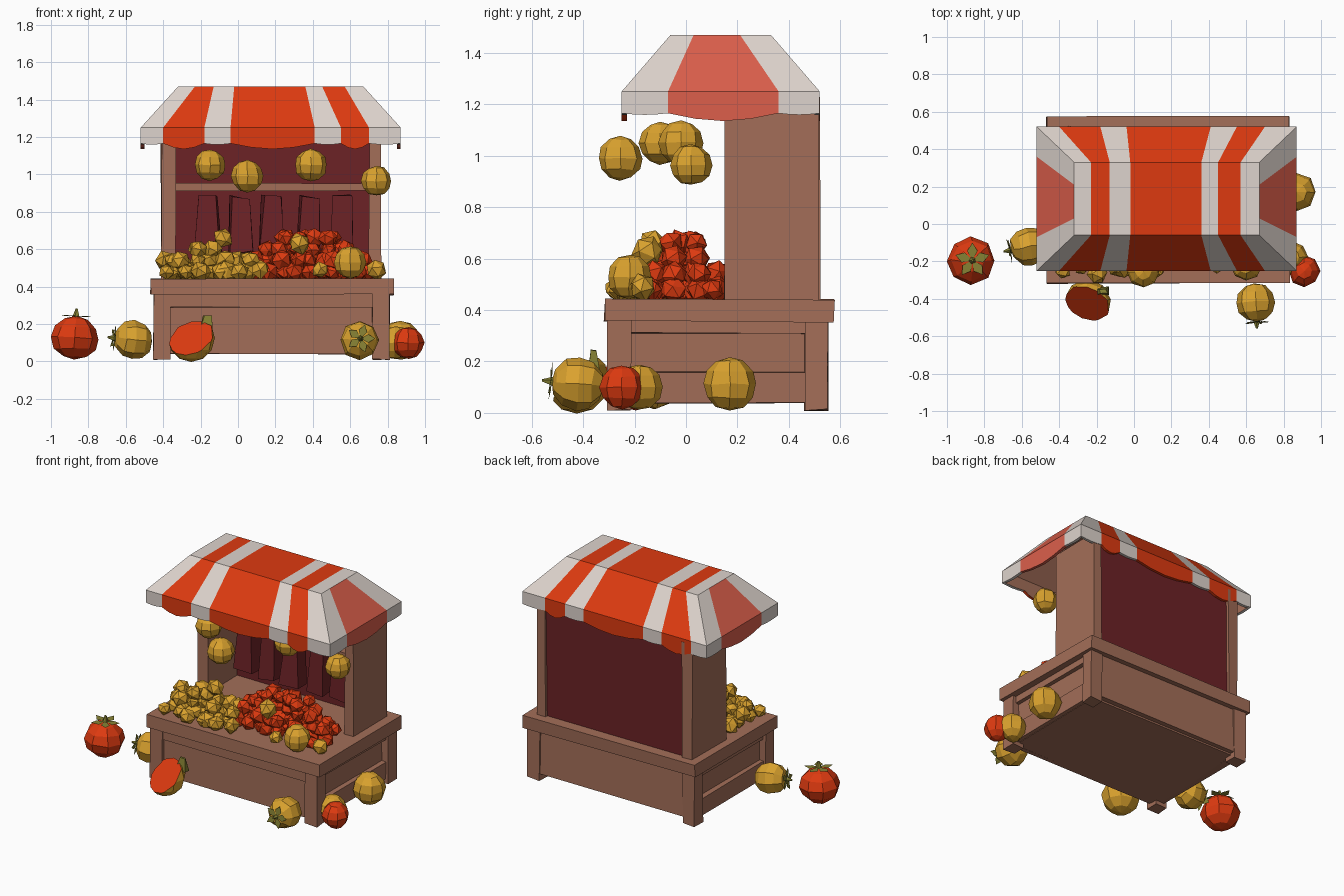
import bpy, bmesh, math, random
from mathutils import Vector

if "Cube" in bpy.data.objects:
    bpy.data.objects.remove(bpy.data.objects["Cube"])

random.seed(4)


def mat(name, r, g, b):
    lin = [((c / 255 + 0.055) / 1.055) ** 2.4 for c in (r, g, b)]
    m = bpy.data.materials.new(name)
    m.diffuse_color = (*lin, 1)
    m.use_nodes = True
    m.node_tree.nodes["Principled BSDF"].inputs["Base Color"].default_value = m.diffuse_color
    return m


WOOD = mat("wood_brown", 163, 110, 88)
RED = mat("bright_red", 222, 58, 16)
WHITE = mat("canvas_white", 222, 212, 205)
SALMON = mat("faded_red", 220, 95, 75)
DARK = mat("dark_cloth_red", 108, 34, 38)
GOLD = mat("golden_yellow", 218, 162, 46)
LEAF = mat("olive_green", 135, 130, 52)


def finish(name, bm, mats):
    bmesh.ops.recalc_face_normals(bm, faces=bm.faces)
    me = bpy.data.meshes.new(name)
    bm.to_mesh(me)
    bm.free()
    for m in mats:
        me.materials.append(m)
    ob = bpy.data.objects.new(name, me)
    bpy.context.collection.objects.link(ob)
    return ob


def jitter(bm, a):
    for v in bm.verts:
        v.co += Vector([random.uniform(-a, a) for _ in range(3)])


def box(name, x, y, z, m=WOOD, j=0.004, taper=1.0):
    bm = bmesh.new()
    bmesh.ops.create_cube(bm, size=1)
    for v in bm.verts:
        k = taper if v.co.z > 0 else 1
        v.co = Vector([(a + b) / 2 + c * k * (b - a) if i < 2 else (a + b) / 2 + c * (b - a)
                       for i, ((a, b), c) in enumerate(zip((x, y, z), v.co))])
    jitter(bm, j)
    return finish(name, bm, [m])


# counter: body, worktop, legs and rails
box("counter_body", (-0.40, 0.76), (-0.265, 0.51), (0.04, 0.37))
box("counter_top", (-0.47, 0.83), (-0.315, 0.575), (0.355, 0.445), j=0.006)
for sx, (xa, xb) in (("left", (-0.45, -0.36)), ("right", (0.72, 0.81))):
    for sy, (ya, yb) in (("front", (-0.305, -0.215)), ("back", (0.46, 0.55))):
        box(f"{sy}_{sx}_leg", (xa, xb), (ya, yb), (0.012, 0.365))
for sx, (xa, xb) in (("left", (-0.43, -0.38)), ("right", (0.74, 0.79))):
    box(f"{sx}_upper_rail", (xa, xb), (-0.25, 0.5), (0.31, 0.36))
    box(f"{sx}_lower_board", (xa, xb), (-0.25, 0.5), (0.04, 0.16))
box("front_rail", (-0.40, 0.76), (-0.295, -0.25), (0.29, 0.36))
box("front_panel", (-0.37, 0.73), (-0.28, -0.25), (0.04, 0.29))
box("back_panel_lower", (-0.40, 0.76), (0.50, 0.54), (0.05, 0.36))

# upper cabinet: side walls, back cloth, shelf, hanging sacks
box("left_side_wall", (-0.41, -0.335), (0.15, 0.52), (0.43, 1.23))
box("right_side_wall", (0.70, 0.765), (0.15, 0.52), (0.43, 1.23))
box("back_cloth", (-0.35, 0.71), (0.47, 0.50), (0.43, 1.24), DARK)
box("shelf", (-0.345, 0.71), (0.22, 0.48), (0.915, 0.95))
for i, x in enumerate((-0.16, 0.01, 0.18, 0.38, 0.56)):
    s = box(f"hanging_sack_{i}", (x - 0.065, x + 0.065), (0.28, 0.40), (0.58, 0.88), DARK, 0.012, 0.7)

# awning: flat top, four slopes and a scalloped valance
TX = [-0.32, -0.23, -0.13, -0.02, 0.36, 0.45, 0.57, 0.67]
EX = [-0.52, -0.40, -0.18, -0.04, 0.41, 0.55, 0.70, 0.87]
TY = [-0.06, 0.03, 0.21, 0.33]
EY = [-0.25, -0.07, 0.36, 0.52]
bm = bmesh.new()


def face(pts, mi):
    bm.faces.new([bm.verts.new(p) for p in pts]).material_index = mi


def mix(a, b, t):
    return a + (b - a) * t


def slope(tops, eaves, place, red):
    n = 4
    for i in range(len(tops) - 1):
        mi = red if i % 2 else 0
        cols = []
        for k in range(n + 1):
            t = k / n
            e = mix(eaves[i], eaves[i + 1], t)
            hem = 1.165 - 0.03 * math.sin(math.pi * t) * (1 if mi else 0.2)
            cols.append([place(mix(tops[i], tops[i + 1], t), 0, 1.47),
                         place(e, 1, 1.25), place(e, 1, hem)])
        for a, b in zip(cols, cols[1:]):
            face([a[0], b[0], b[1], a[1]], mi)
            face([a[1], b[1], b[2], a[2]], mi)


slope(TX, EX, lambda u, s, z: (u, (TY[0], EY[0])[s], z), 1)
slope(TX, EX, lambda u, s, z: (u, (TY[-1], EY[-1])[s], z), 1)
slope(TY, EY, lambda u, s, z: ((TX[0], EX[0])[s], u, z), 2)
slope(TY, EY, lambda u, s, z: ((TX[-1], EX[-1])[s], u, z), 2)
for i in range(len(TX) - 1):
    for k in range(4):
        a, b = mix(TX[i], TX[i + 1], k / 4), mix(TX[i], TX[i + 1], (k + 1) / 4)
        face([(a, TY[0], 1.47), (b, TY[0], 1.47), (b, TY[-1], 1.47), (a, TY[-1], 1.47)], i % 2)
bmesh.ops.remove_doubles(bm, verts=bm.verts, dist=0.0005)
awning = finish("awning", bm, [WHITE, RED, SALMON, WOOD, WOOD, WOOD])
sol = awning.modifiers.new("lining", 'SOLIDIFY')
sol.thickness = 0.02
sol.offset = -1
sol.material_offset = 3


# fruit: faceted ball with optional leaf crown and stem pointing along d
def fruit(name, loc, r, m, d=None, small=False, squash=1.0):
    loc = Vector(loc)
    bm = bmesh.new()
    if small:
        bmesh.ops.create_icosphere(bm, subdivisions=1, radius=r)
        rot = Vector([random.uniform(-1, 1) for _ in range(3)]).to_track_quat('Z', 'Y')
    else:
        bmesh.ops.create_uvsphere(bm, u_segments=8, v_segments=6, radius=r)
        rot = (Vector(d) if d else Vector((0, 0, 1))).to_track_quat('Z', 'Y')
    jitter(bm, r * (0.1 if small else 0.04))
    for v in bm.verts:
        v.co.z *= squash
    if d:
        h = r * squash
        for i in range(5):
            a = i * math.tau / 5
            c, s = math.cos(a), math.sin(a)
            pts = [(0, 0, h * 1.04), (r * .4 * c + r * .22 * s, r * .4 * s - r * .22 * c, h * 1.0),
                   (r * .75 * c, r * .75 * s, h * 1.05),
                   (r * .4 * c - r * .22 * s, r * .4 * s + r * .22 * c, h * 1.0)]
            bm.faces.new([bm.verts.new(p) for p in pts]).material_index = 1
        n0 = set(bm.faces)
        cone = bmesh.ops.create_cone(bm, segments=5, radius1=r * .18, radius2=r * .05,
                                     depth=r * .4, cap_ends=True)
        bmesh.ops.translate(bm, verts=cone["verts"], vec=(0, 0, h * 1.15))
        for f in bm.faces:
            if f not in n0:
                f.material_index = 1
    for v in bm.verts:
        v.co = rot @ v.co + loc
    return finish(name, bm, [m, LEAF])


# fruit on the ground
fruit("large_tomato", (-0.87, -0.195, 0.125), 0.127, RED, (0.05, 0, 1), squash=0.9)
fruit("ground_fruit_left", (-0.56, -0.12, 0.115), 0.104, GOLD, (-1, -0.2, 0.1))
fruit("ground_fruit_front", (0.65, -0.42, 0.112), 0.104, GOLD, (0.05, -1, 0.1))
fruit("ground_fruit_right", (0.87, 0.17, 0.112), 0.104, GOLD)
fruit("ground_fruit_corner", (0.84, -0.18, 0.1), 0.09, GOLD)
fruit("ground_tomato_right", (0.91, -0.25, 0.1), 0.085, RED)

# halved fruit with a red cut face
bm = bmesh.new()
bmesh.ops.create_uvsphere(bm, u_segments=9, v_segments=6, radius=0.128)
n = Vector((-0.3, -0.68, 0.68)).normalized()
cut = bmesh.ops.bisect_plane(bm, geom=bm.verts[:] + bm.edges[:] + bm.faces[:],
                             plane_co=(0, 0, 0), plane_no=n, clear_outer=True)
cap = bmesh.ops.holes_fill(bm, edges=[e for e in cut["geom_cut"] if isinstance(e, bmesh.types.BMEdge)])
for f in cap["faces"]:
    f.material_index = 1
bmesh.ops.translate(bm, verts=bm.verts, vec=(-0.25, -0.425, 0.125))
finish("halved_fruit", bm, [GOLD, RED])
box("halved_fruit_leaf", (-0.20, -0.13), (-0.38, -0.34), (0.16, 0.24), LEAF, 0.008, 0.5)

# fruit hanging under the awning
for i, (x, y, z, r) in enumerate(((-0.15, -0.10, 1.05, 0.083), (0.05, -0.255, 0.99, 0.086),
                                  (0.39, -0.02, 1.05, 0.086), (0.74, 0.02, 0.965, 0.08))):
    fruit(f"hanging_fruit_{i}", (x, y, z), r, GOLD)


# fruit heaps on the counter, higher towards the middle
def heap(name, m, xr, yr, top, nx, ny, r):
    for i in range(nx):
        for j in range(ny):
            u, w = (i + .5) / nx, (j + .5) / ny
            x = mix(*xr, u) + random.uniform(-.02, .02)
            y = mix(*yr, w) + random.uniform(-.02, .02)
            h = top * math.sin(math.pi * u) ** 0.6 * math.sin(math.pi * w)
            layers = 1 + int(h / 0.06)
            for k in range(layers):
                fruit(f"{name}_{i}_{j}_{k}", (x + random.uniform(-.02, .02), y, 0.48 + k * 0.06),
                      r * random.uniform(.85, 1.15), m, small=True)


heap("yellow_heap", GOLD, (-0.41, 0.08), (-0.29, 0.08), 0.15, 6, 4, 0.05)
heap("red_heap", RED, (0.03, 0.70), (-0.16, 0.16), 0.22, 8, 4, 0.05)
for i, (x, y, z, r) in enumerate(((0.60, -0.22, 0.53, 0.085), (0.74, -0.17, 0.49, 0.055),
                                  (0.33, -0.15, 0.63, 0.06), (-0.08, -0.13, 0.66, 0.055),
                                  (0.12, -0.24, 0.49, 0.05), (0.44, -0.22, 0.49, 0.045))):
    fruit(f"loose_fruit_{i}", (x, y, z), r, GOLD, small=i > 0)
